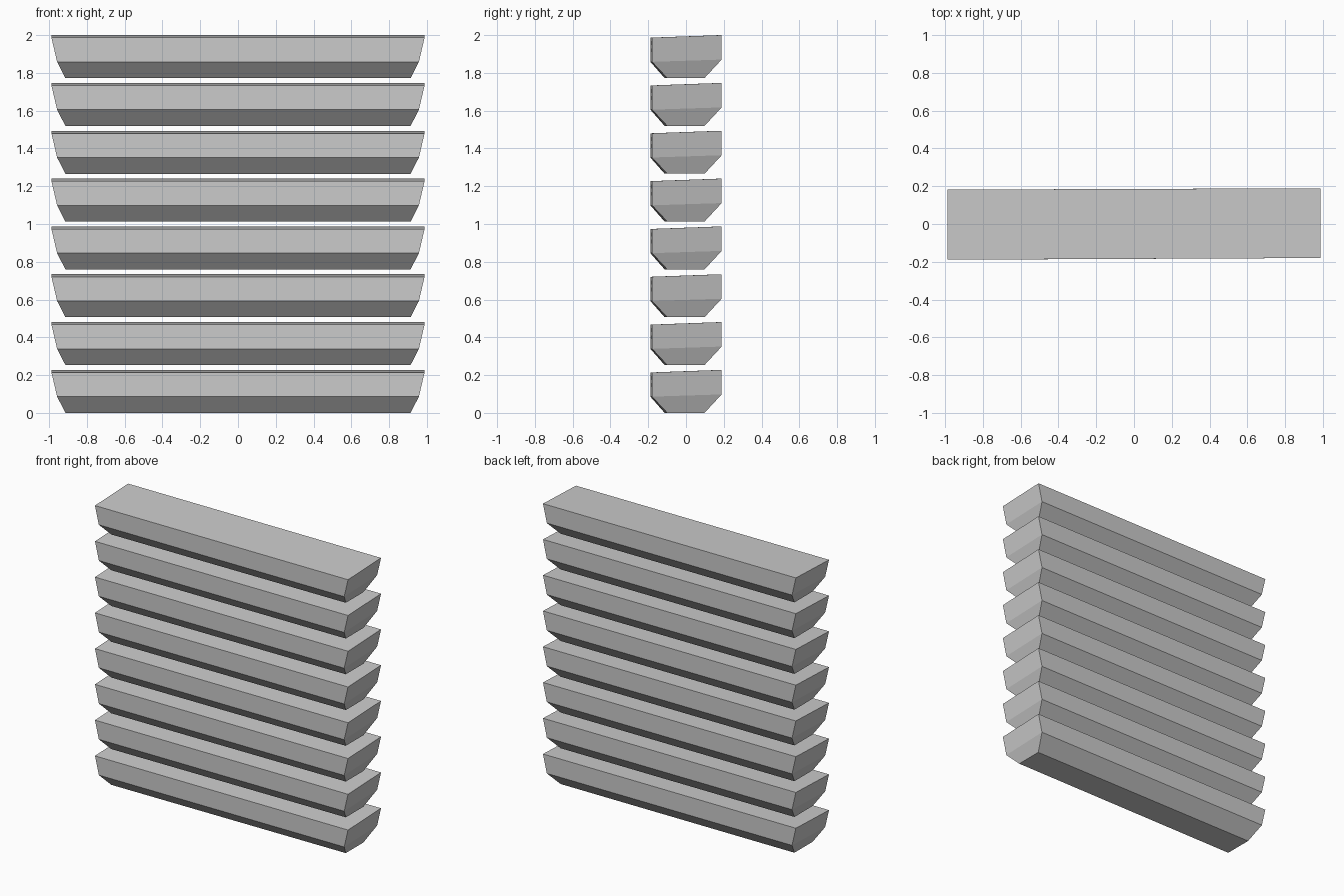
import bpy
import bmesh

if "Cube" in bpy.data.objects:
    bpy.data.objects.remove(bpy.data.objects["Cube"])

COUNT = 8
HEIGHT = 0.2275
STEP = (2.0 - HEIGHT) / (COUNT - 1)

# Slat rings from bottom to top:
# half length, (front y, back y) at left end, the same at right end, (front z, back z)
RINGS = [
    (0.914, (-0.113, 0.092), (-0.099, 0.098), (0.0, 0.0)),
    (0.958, (-0.189, 0.182), (-0.180, 0.189), (0.086, 0.098)),
    (0.988, (-0.189, 0.182), (-0.180, 0.189), (0.214, HEIGHT)),
]


def slat_mesh():
    bm = bmesh.new()
    rings = []
    for hx, left, right, z in RINGS:
        corners = [(-hx, left[0], z[0]), (hx, right[0], z[0]),
                   (hx, right[1], z[1]), (-hx, left[1], z[1])]
        rings.append([bm.verts.new(c) for c in corners])
    for lo, hi in zip(rings, rings[1:]):
        for i in range(4):
            j = (i + 1) % 4
            bm.faces.new((lo[i], lo[j], hi[j], hi[i]))
    bm.faces.new(rings[0][::-1])
    bm.faces.new(rings[-1])
    bmesh.ops.recalc_face_normals(bm, faces=bm.faces)
    mesh = bpy.data.meshes.new("slat")
    bm.to_mesh(mesh)
    bm.free()
    return mesh


# Stack of identical tapered slats with narrow gaps
mesh = slat_mesh()
for n in range(COUNT):
    slat = bpy.data.objects.new(f"slat_{n + 1}", mesh)
    slat.location.z = n * STEP
    bpy.context.collection.objects.link(slat)
